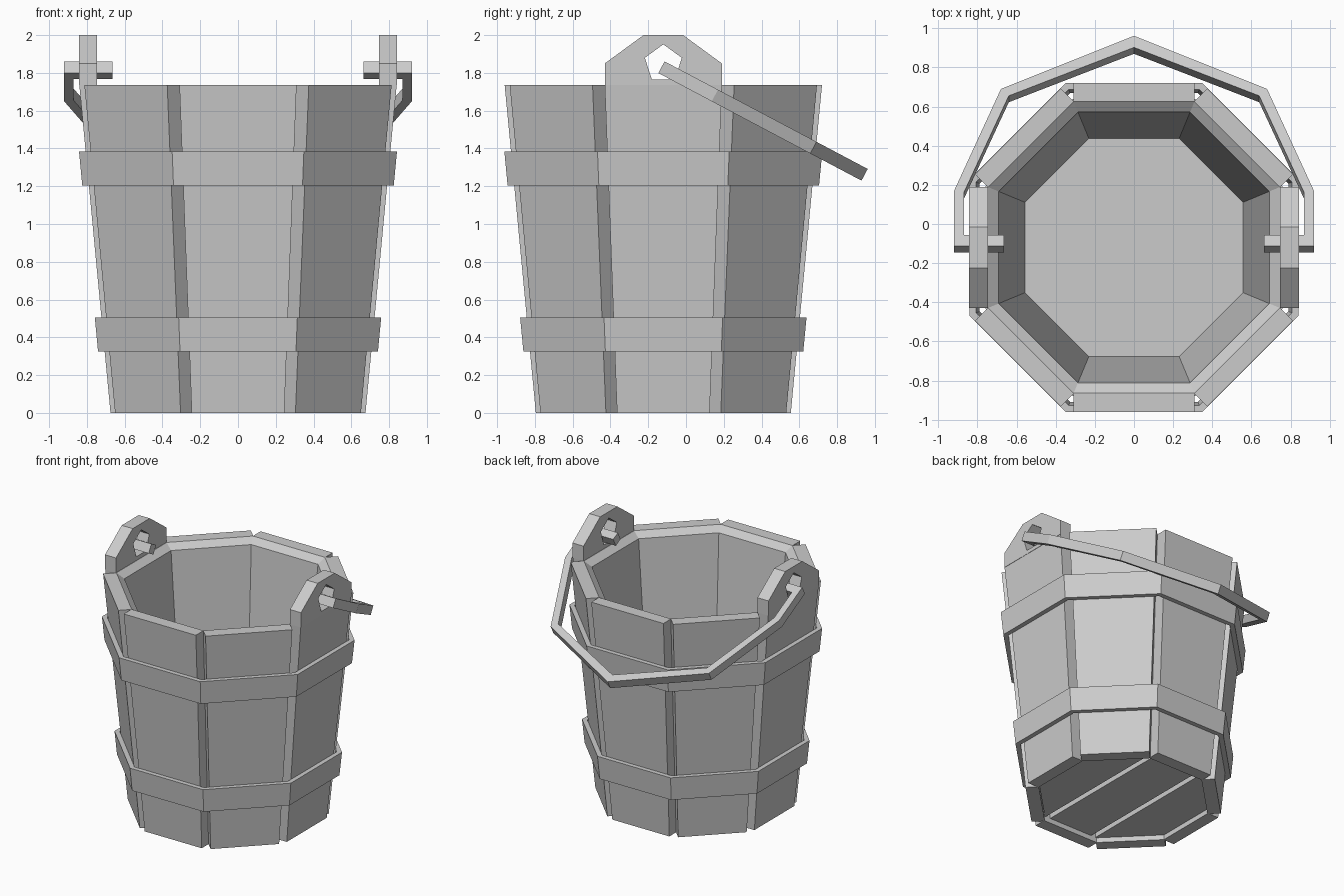
import bpy, bmesh
from math import pi, cos, sin, tan, radians
from mathutils import Vector, Matrix

if "Cube" in bpy.data.objects:
    bpy.data.objects.remove(bpy.data.objects["Cube"])

CY = -0.12                      # bucket axis in y
TOP = 1.735                     # rim height
SLOPE = 0.165 / TOP
CENTRE = Matrix.Translation((0, CY, 0))


def apothem(z):
    """Outer stave face distance from the axis."""
    return 0.675 + SLOPE * z


def finish(name, bm, matrix=CENTRE):
    bmesh.ops.transform(bm, matrix=matrix, verts=bm.verts)
    bmesh.ops.recalc_face_normals(bm, faces=bm.faces)
    me = bpy.data.meshes.new(name)
    bm.to_mesh(me)
    bm.free()
    ob = bpy.data.objects.new(name, me)
    bpy.context.collection.objects.link(ob)
    return ob


def octagon_rings(name, profile, closed):
    """Eight-sided lathe; profile is (apothem, z). Open profiles get end caps."""
    bm = bmesh.new()
    rings = []
    for a, z in profile:
        r = a / cos(pi / 8)
        rings.append([bm.verts.new((r * cos((i + .5) * pi / 4), r * sin((i + .5) * pi / 4), z))
                      for i in range(8)])
    pairs = list(zip(rings, rings[1:]))
    if closed:
        pairs.append((rings[-1], rings[0]))
    else:
        bm.faces.new(rings[0])
        bm.faces.new(rings[-1])
    for lo, hi in pairs:
        for i in range(8):
            j = (i + 1) % 8
            bm.faces.new((lo[i], lo[j], hi[j], hi[i]))
    return finish(name, bm)


def extrude_outline(name, loops, depth, matrix):
    """Fill 2D loops (outer plus optional hole) and extrude along local z."""
    bm = bmesh.new()
    edges = []
    for pts in loops:
        vs = [bm.verts.new((x, y, -depth / 2)) for x, y in pts]
        edges += [bm.edges.new((vs[i], vs[(i + 1) % len(vs)])) for i in range(len(vs))]
    bmesh.ops.triangle_fill(bm, edges=edges, use_beauty=True, normal=(0, 0, 1))
    res = bmesh.ops.extrude_face_region(bm, geom=bm.faces[:])
    bmesh.ops.translate(bm, vec=(0, 0, depth),
                        verts=[g for g in res["geom"] if isinstance(g, bmesh.types.BMVert)])
    return finish(name, bm, matrix)


# Tapered staves
for k in range(8):
    bm = bmesh.new()
    bmesh.ops.create_cube(bm, size=1)
    for v in bm.verts:
        up = v.co.z > 0
        z, half = (TOP, 0.31) if up else (0, 0.245)
        v.co = Vector((apothem(z) - (0 if v.co.x > 0 else 0.095),
                       half if v.co.y > 0 else -half, z))
    finish(f"stave_{k + 1}", bm, CENTRE @ Matrix.Rotation(k * pi / 4, 4, 'Z'))

# Inner lining with sloped rim and floor
octagon_rings("lining", [(0.588, 0.08), (0.745, TOP), (0.692, 1.695), (0.557, 0.17)], False)

# Hoops
for name, z0, z1 in (("lower_hoop", 0.325, 0.505), ("upper_hoop", 1.205, 1.385)):
    a0, a1 = apothem(z0), apothem(z1)
    octagon_rings(name, [(a0, z0), (a0 + .035, z0), (a1 + .035, z1), (a1, z1)], True)

# Bottom planks, running front to back
planks = {"middle": [(-.19, -.58), (.19, -.58), (.19, .58), (-.19, .58)]}
for side, s in (("left", -1), ("right", 1)):
    planks[side] = [(s * x, y) for x, y in
                    ((.23, -.58), (.24, -.58), (.58, -.24), (.58, .24), (.24, .58), (.23, .58))]
for side, pts in planks.items():
    extrude_outline("bottom_plank_" + side, [pts], 0.045, CENTRE @ Matrix.Translation((0, 0, .0605)))

# Ears with five-sided holes (outline in y, z; extruded along x)
ear = [(-.31, TOP), (.31, TOP), (.31, 1.85), (.105, 2), (-.105, 2), (-.31, 1.85)]
hole = [(.103 * sin(i * 2 * pi / 5), 1.848 + .103 * cos(i * 2 * pi / 5)) for i in range(5)]
yz_to_world = Matrix(((0, 0, 1, 0), (1, 0, 0, 0), (0, 1, 0, 0), (0, 0, 0, 1)))
for side, s in (("left", -1), ("right", 1)):
    extrude_outline("ear_" + side, [ear, hole], 0.095,
                    CENTRE @ Matrix.Translation((s * .795, 0, 0)) @ yz_to_world)

# Bail handle: flat bar outline with hooked ends, tilted toward the back
outer = [(.665, 0), (.92, 0), (.92, .32), (.68, .91)]
inner = [(.64, .87), (.87, .31), (.87, .065), (.665, .065)]
right = outer + [(0, 1.217)]
left_outer = [(-x, v) for x, v in reversed(outer)]
left_inner = [(-x, v) for x, v in reversed(inner)]
outline = right + left_outer + left_inner + [(0, 1.15)] + inner
extrude_outline("handle", [outline], 0.07,
                Matrix.Translation((0, -.13, 1.83)) @ Matrix.Rotation(radians(-27.9), 4, 'X'))
